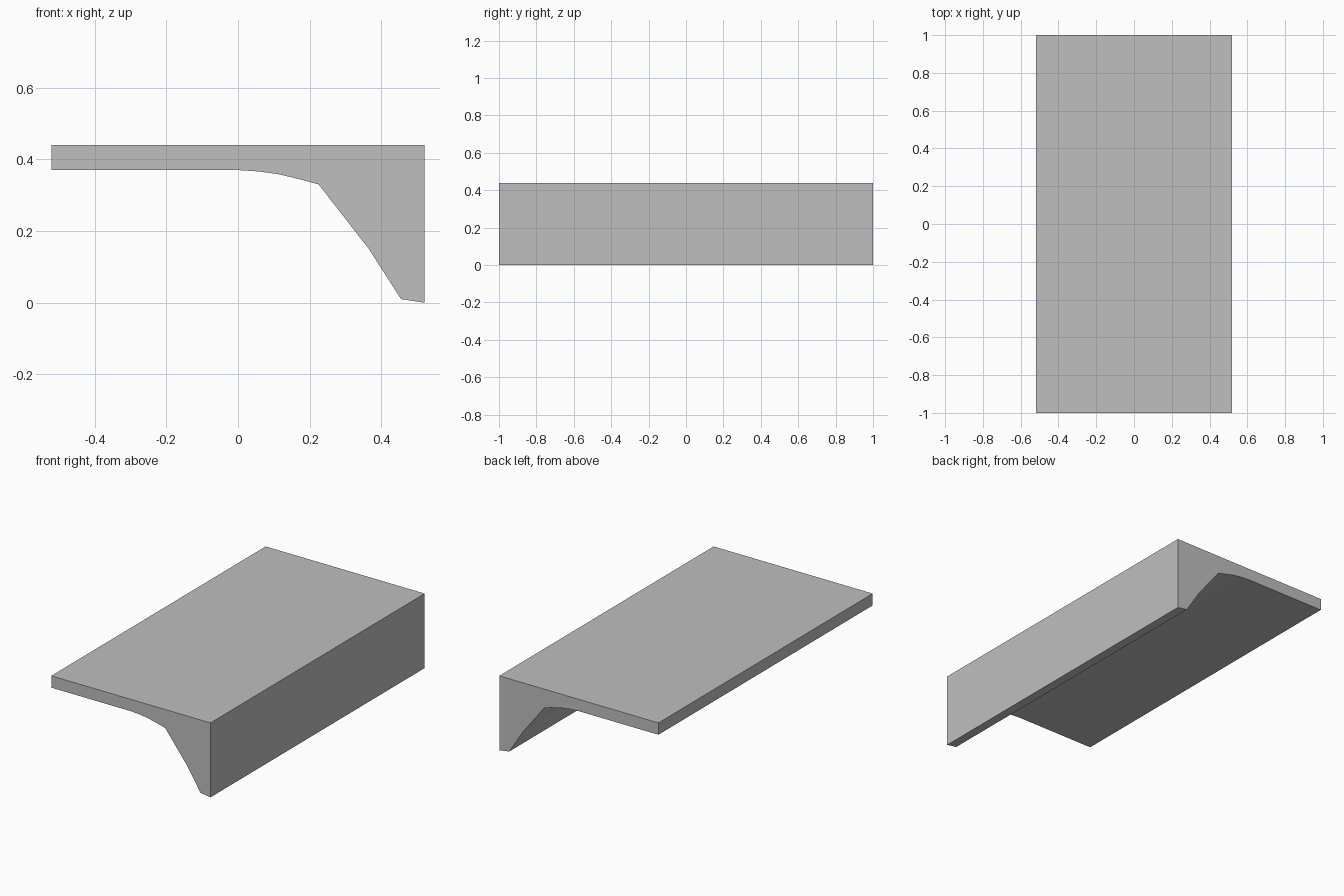
import bpy
import bmesh

cube = bpy.data.objects.get("Cube")
if cube:
    bpy.data.objects.remove(cube, do_unlink=True)

# Plain grey material
grey = bpy.data.materials.new("light_grey")
grey.use_nodes = True
colour = (0.52, 0.52, 0.52, 1.0)
grey.diffuse_color = colour
grey.node_tree.nodes["Principled BSDF"].inputs["Base Color"].default_value = colour

# Cross-section: thin slab, curved haunch and deep edge beam
profile = [
    (-0.52, 0.44), (-0.52, 0.37), (0.0, 0.37), (0.06, 0.366), (0.115, 0.358),
    (0.17, 0.345), (0.225, 0.33), (0.365, 0.15), (0.455, 0.01),
    (0.52, 0.0), (0.52, 0.44),
]


def extrude_profile(name, points, length, material):
    """Extrude an x-z outline along y, centred on y = 0."""
    bm = bmesh.new()
    face = bm.faces.new([bm.verts.new((x, -length / 2, z)) for x, z in points])
    result = bmesh.ops.extrude_face_region(bm, geom=[face])
    moved = [v for v in result["geom"] if isinstance(v, bmesh.types.BMVert)]
    bmesh.ops.translate(bm, verts=moved, vec=(0, length, 0))
    bmesh.ops.recalc_face_normals(bm, faces=bm.faces)
    mesh = bpy.data.meshes.new(name)
    bm.to_mesh(mesh)
    bm.free()
    mesh.materials.append(material)
    obj = bpy.data.objects.new(name, mesh)
    bpy.context.collection.objects.link(obj)
    return obj


# Slab and edge beam in one solid piece
extrude_profile("slab_with_edge_beam", profile, 2.0, grey)
